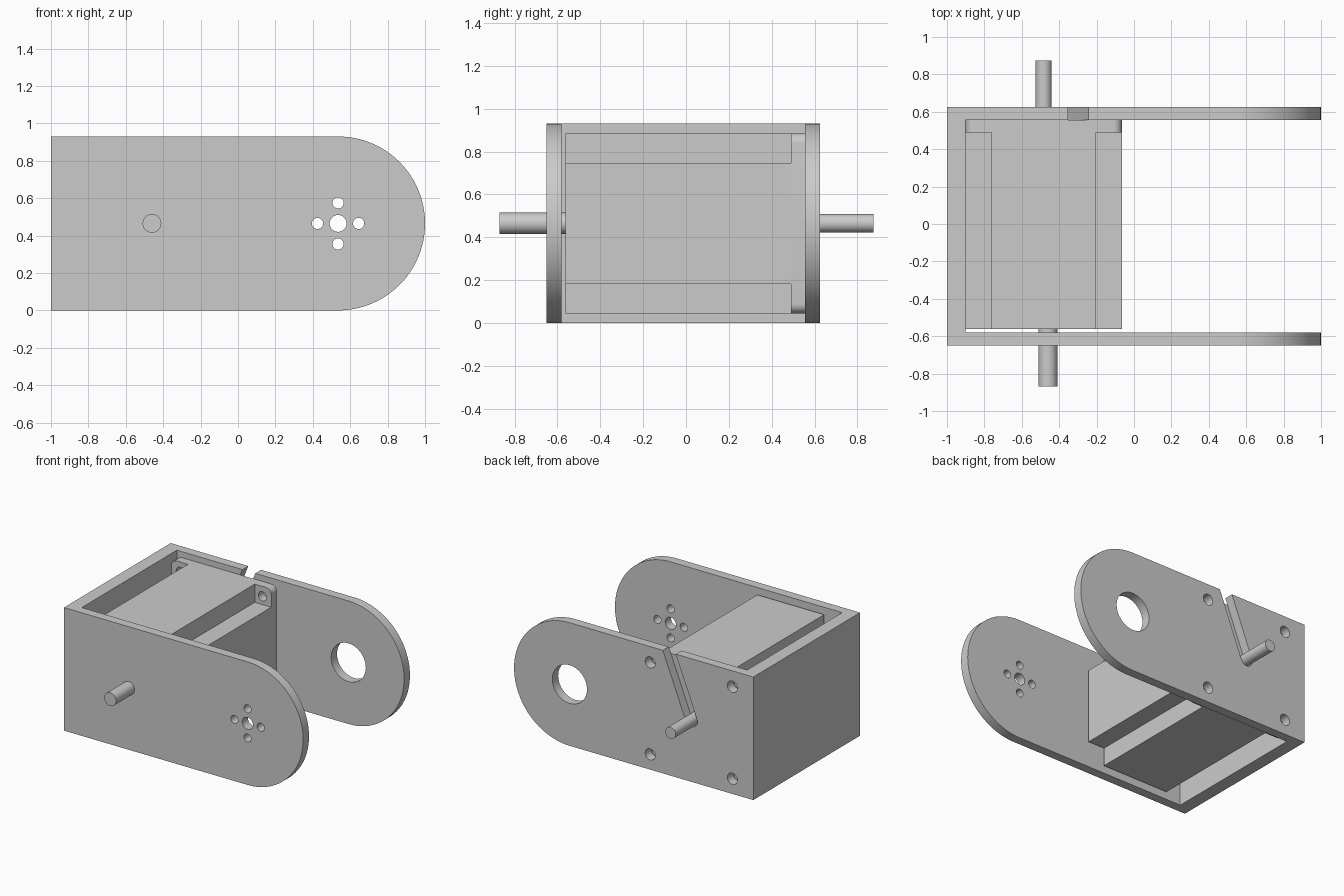
import bpy, bmesh, math
from mathutils import Vector, Matrix

if "Cube" in bpy.data.objects:
    bpy.data.objects.remove(bpy.data.objects["Cube"], do_unlink=True)

grey = bpy.data.materials.new("plain grey")
grey.use_nodes = True
colour = (0.6, 0.6, 0.6, 1)
grey.diffuse_color = colour
grey.node_tree.nodes["Principled BSDF"].inputs["Base Color"].default_value = colour

MID = 0.465          # half height of the bracket
PIVOT = 0.535        # x of the rounded arm centre
INNER, OUTER = 0.555, 0.625   # back arm faces in y


def prism(name, outline, y0, y1):
    """Extrude an (x, z) outline along y."""
    bm = bmesh.new()
    face = bm.faces.new([bm.verts.new((x, y0, z)) for x, z in outline])
    moved = bmesh.ops.extrude_face_region(bm, geom=[face])["geom"]
    verts = [g for g in moved if isinstance(g, bmesh.types.BMVert)]
    bmesh.ops.translate(bm, verts=verts, vec=(0, y1 - y0, 0))
    bmesh.ops.recalc_face_normals(bm, faces=bm.faces)
    mesh = bpy.data.meshes.new(name)
    bm.to_mesh(mesh)
    bm.free()
    mesh.materials.append(grey)
    obj = bpy.data.objects.new(name, mesh)
    bpy.context.collection.objects.link(obj)
    return obj


def arc(x, z, r, start, end, steps):
    angles = [math.radians(start + (end - start) * i / steps) for i in range(steps + 1)]
    return [(x + r * math.cos(a), z + r * math.sin(a)) for a in angles]


def rod(name, x, z, r, y0, y1):
    return prism(name, arc(x, z, r, 0, 360, 32)[:-1], y0, y1)


def box(name, x0, x1, z0, z1, y0, y1):
    return prism(name, [(x0, z0), (x1, z0), (x1, z1), (x0, z1)], y0, y1)


def cut(target, cutter):
    mod = target.modifiers.new("cut", "BOOLEAN")
    mod.operation, mod.solver, mod.object = "DIFFERENCE", "EXACT", cutter
    bpy.context.view_layer.objects.active = target
    bpy.ops.object.modifier_apply(modifier=mod.name)
    bpy.data.objects.remove(cutter, do_unlink=True)


# U-shaped bracket with two rounded arms
bracket = prism("bracket", [(-1, 0)] + arc(PIVOT, MID, MID, -90, 90, 48) + [(-1, 2 * MID)],
                -0.65, OUTER)
cut(bracket, box("cutter", -0.9, 1.2, -0.2, 1.2, -0.58, INNER))

# Horn screw holes in the front arm, bearing hole in the back arm
cut(bracket, rod("cutter", PIVOT, MID, 0.045, -0.8, -0.5))
for dx, dz in ((1, 0), (-1, 0), (0, 1), (0, -1)):
    cut(bracket, rod("cutter", PIVOT + 0.11 * dx, MID + 0.11 * dz, 0.03, -0.8, -0.5))
cut(bracket, rod("cutter", PIVOT, MID, 0.145, 0.4, 0.8))

# Slanted cable slot in the back arm, round at its lower end
PIN_X = -0.483
low, high = Vector((PIN_X, MID)), Vector((-0.27, 1.0))
along = (high - low).normalized()
side = Vector((along.y, -along.x)) * 0.05
tilt = math.degrees(math.atan2(along.y, along.x))
slot = arc(low.x, low.y, 0.05, tilt + 90, tilt + 270, 16)
slot += [tuple(high + side), tuple(high - side)]
cut(bracket, prism("cutter", slot, 0.5, 0.7))

# Motor body: a cross-shaped section
X0, X1, Z0, Z1, STEP = -0.9, -0.065, 0.045, 0.885, 0.138
body = box("motor_body", X0, X1, Z0, Z1, -0.562, 0.49)
for x in (X0, X1):
    for z in (Z0, Z1):
        cut(body, box("cutter", x - STEP, x + STEP, z - STEP, z + STEP, -0.7, 0.7))

# Motor mounting flange with rounded corners
R = 0.045
outline = []
for x, z, a in ((X1 - R, Z1 - R, 0), (X0 + R, Z1 - R, 90),
                (X0 + R, Z0 + R, 180), (X1 - R, Z0 + R, 270)):
    outline += arc(x, z, R, a, a + 90, 8)
flange = prism("motor_flange", outline, 0.49, INNER)

# Matching screw holes through flange and back arm
for x in (-0.825, -0.138):
    for z in (0.115, 0.81):
        cut(flange, rod("cutter", x, z, 0.035, 0.4, 0.7))
        cut(bracket, rod("cutter", x, z, 0.042, 0.5, 0.7))

# Front shaft and rear cable stub
shaft = rod("front_shaft", -0.46, MID, 0.05, -0.87, -0.562)
cable = rod("rear_cable", PIN_X, MID, 0.043, INNER, 0.875)

# Smooth the round walls, keep the edges sharp
for obj in (bracket, body, flange, shaft, cable):
    bpy.ops.object.select_all(action="DESELECT")
    obj.select_set(True)
    bpy.context.view_layer.objects.active = obj
    bpy.ops.object.shade_smooth_by_angle(angle=math.radians(30))
